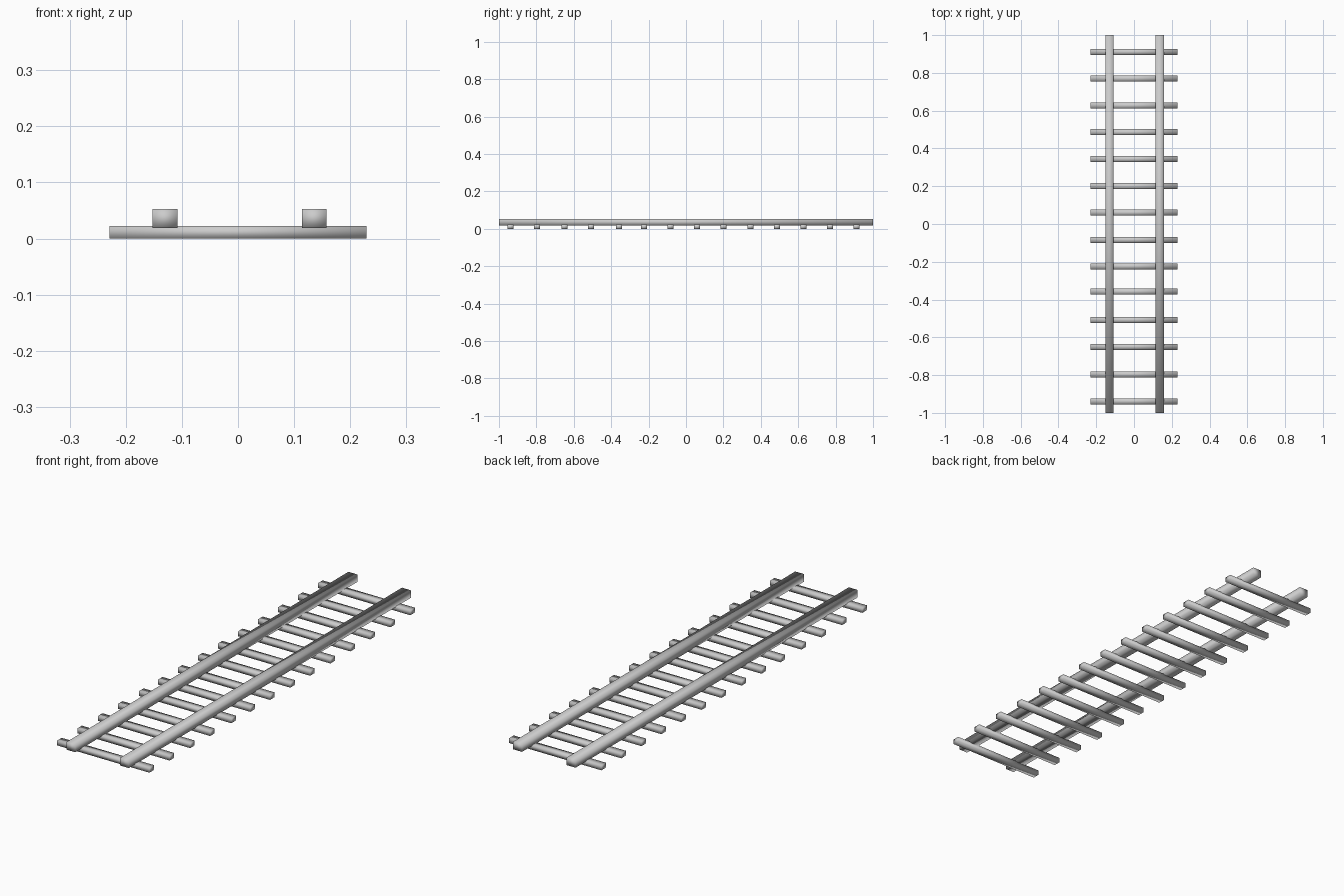
import bpy

if "Cube" in bpy.data.objects:
    bpy.data.objects.remove(bpy.data.objects["Cube"])


def beam(name, x, y, z):
    """Soft-shaded box spanning the given (low, high) ranges."""
    spans = (x, y, z)
    bpy.ops.mesh.primitive_cube_add(size=1, location=[(a + b) / 2 for a, b in spans])
    obj = bpy.context.object
    obj.name = name
    obj.scale = [b - a for a, b in spans]
    bpy.ops.object.transform_apply(location=False, rotation=False, scale=True)
    bpy.ops.object.shade_smooth()
    return obj


# Two long rails, resting slightly sunk into the sleepers
beam("left_rail", (-0.152, -0.108), (-1, 1), (0.019, 0.053))
beam("right_rail", (0.114, 0.158), (-1, 1), (0.019, 0.053))

# Sleepers, slightly unevenly laid
sleeper_y = [-0.939, -0.796, -0.65, -0.508, -0.358, -0.224, -0.084,
             0.06, 0.2, 0.344, 0.486, 0.627, 0.77, 0.911]
for i, y in enumerate(sleeper_y):
    beam(f"sleeper_{i + 1}", (-0.229, 0.229), (y - 0.016, y + 0.016), (0, 0.022))
